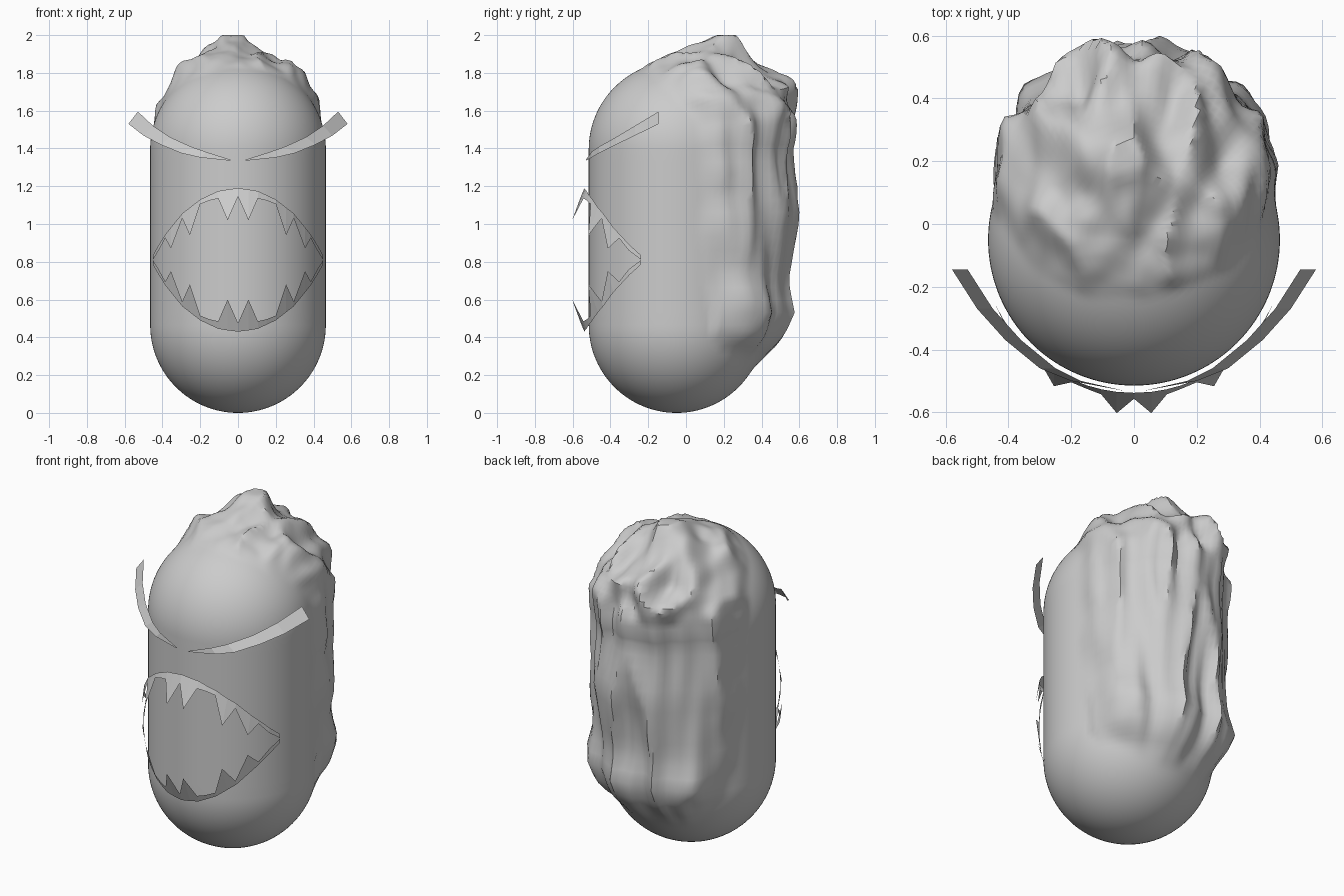
import bpy, bmesh, math
from mathutils import Vector, noise

if "Cube" in bpy.data.objects:
    bpy.data.objects.remove(bpy.data.objects["Cube"])

R, CY, Z1, Z2 = 0.465, -0.05, 0.465, 1.395   # capsule radius, y centre, cap centres


def interp(table, t):
    for (a, va), (b, vb) in zip(table, table[1:]):
        if t <= b:
            return va + (vb - va) * max(0, (t - a) / (b - a))
    return table[-1][1]


def smooth(a, b, t):
    t = min(1, max(0, (t - a) / (b - a)))
    return t * t * (3 - 2 * t)


def finish(name, bm, angle=None):
    me = bpy.data.meshes.new(name)
    bm.to_mesh(me)
    bm.free()
    ob = bpy.data.objects.new(name, me)
    bpy.context.collection.objects.link(ob)
    if angle:
        bpy.context.view_layer.objects.active = ob
        ob.select_set(True)
        bpy.ops.object.shade_smooth_by_angle(angle=math.radians(angle))
        ob.select_set(False)
    return ob


# where the rough crust starts (y by height) and how thick it is (by height)
EDGE = [(0.2, 0.33), (0.35, 0.2), (0.6, 0.1), (1.4, 0.06), (1.6, -0.02), (1.84, -0.27)]
THICK = [(0.2, 0.0), (0.32, 0.03), (0.42, 0.09), (0.52, 0.13), (0.7, 0.1), (1.08, 0.135),
         (1.38, 0.11), (1.52, 0.15), (1.62, 0.17), (1.7, 0.15), (1.78, 0.12), (1.86, 0.05)]


def crust(p, n):
    m = smooth(0, 0.2, p.y - interp(EDGE, p.z) + 0.05 * noise.noise(p * 6))
    if m == 0:
        return p
    # vertical streaks on the back, craggy lumps on the top cap
    zs = p.z * 0.7 if p.z < 1.5 else 1.05 + (p.z - 1.5) * 4
    q = Vector((p.x * 6 + 3, p.y * 4.5, zs))
    bumps = 0.5 - 1.6 * abs(noise.noise(q)) + 0.5 * noise.noise(q * 2.2)
    base = interp(THICK, p.z) * (0.5 + 0.5 * max(0, n.y + 0.25 * n.z) / 0.9)
    d = m * max(0, base + (0.45 * base + 0.03) * bumps)
    # the upper shoulders stay slimmer than the back
    d *= 1 - 0.3 * smooth(0.15, 0.4, abs(p.x)) * smooth(1.5, 1.65, p.z)
    # flared lip low on the right
    d += 0.05 * math.exp(-((p - Vector((0.38, 0.18, 0.52))).length / 0.12) ** 2)
    v = p + Vector((n.x * 0.5, n.y, n.z * 0.85)) * d
    v.x = max(-0.465, min(0.465, v.x))
    v.y = min(v.y, 0.6)
    return v


# body: capsule with the crust sculpted onto its back and top
bm = bmesh.new()
N = 128
rings = []
for i in range(1, 28):
    a = -math.pi / 2 + math.pi / 2 * i / 27
    rings.append((a, Z1))
rings += [(0, Z1 + (Z2 - Z1) * i / 14) for i in range(1, 15)]
rings += [(math.pi / 2 * i / 36, Z2) for i in range(1, 36)]
rows = []
for a, zc in rings:
    row = []
    for j in range(N):
        t = 2 * math.pi * j / N
        n = Vector((math.cos(a) * math.cos(t), math.cos(a) * math.sin(t), math.sin(a)))
        row.append(bm.verts.new(crust(n * R + Vector((0, CY, zc)), n)))
    rows.append(row)
up = Vector((0, 0, 1))
south = bm.verts.new((0, CY, 0))
north = bm.verts.new(crust(Vector((0, CY, Z2 + R)), up))
for j in range(N):
    k = (j + 1) % N
    bm.faces.new((south, rows[0][k], rows[0][j]))
    bm.faces.new((north, rows[-1][j], rows[-1][k]))
    for r0, r1 in zip(rows, rows[1:]):
        bm.faces.new((r0[j], r0[k], r1[k], r1[j]))


# a broad crest on the crown, gentle in front and steep behind
def crest(v):
    dy = v.co.y - 0.24
    dx = (v.co.x + 0.07) / 0.16
    return math.exp(-dx * dx - (dy / (0.22 if dy < 0 else 0.1)) ** 2)


high = max(bm.verts, key=lambda v: v.co.z * (v.co.z > 1.7) + 3 * crest(v) * (v.co.z > 1.7))
lift = 2.0 - high.co.z
for v in bm.verts:
    if v.co.z > 1.7:
        w = crest(v) * smooth(1.7, 1.8, v.co.z)
        v.co.z = min(2.0, v.co.z + lift * w)
high.co.z = 2.0
far = max(v.co.y for v in bm.verts)
for v in bm.verts:       # stretch the back crust to its full depth
    if v.co.y > 0.4:
        v.co.y = 0.4 + (v.co.y - 0.4) * 0.2 / (far - 0.4)
finish("body", bm, 40)


def strip(name, pairs_by_side):
    bm = bmesh.new()
    for pairs in pairs_by_side:
        vs = [(bm.verts.new(a), bm.verts.new(b)) for a, b in pairs]
        for (a, b), (c, d) in zip(vs, vs[1:]):
            f = bm.faces.new((a, b, d, c))
            f.normal_update()
            if f.normal.y > 0:
                f.normal_flip()
    bmesh.ops.remove_doubles(bm, verts=bm.verts, dist=1e-4)
    return finish(name, bm)


# jaws: thin toothed crescents wrapped round the front, teeth leaning outward
GUM = [(0, 1.19), (0.1, 1.177), (0.2, 1.13), (0.3, 1.052), (0.4, 0.925), (0.45, 0.835)]
TEETH = [(0, 1.145), (0.055, 1.02), (0.105, 1.135), (0.15, 1.125), (0.2, 1.105),
         (0.255, 0.94), (0.295, 1.03), (0.355, 0.87), (0.385, 0.925), (0.42, 0.86), (0.45, 0.812)]


def wrap(x, z, side, flip):
    lean = 0.42 * math.sqrt(max(0, 1 - (x / 0.45) ** 2)) * (interp(GUM, x) - z)
    y = CY - math.sqrt(0.488 ** 2 - x * x) - lean
    return (side * x, y, 1.62 - z if flip else z)


for name, flip in (("upper_teeth", False), ("lower_teeth", True)):
    strip(name, [[(wrap(x, interp(GUM, x), s, flip), wrap(x, z, s, flip))
                  for x, z in TEETH] for s in (-1, 1)])

# brows: curved blades sweeping up and out; (y, lower x, lower z, upper x, upper z)
BROW = [(-0.53, 0.04, 1.335, 0.038, 1.34), (-0.5, 0.2, 1.352, 0.17, 1.382),
        (-0.46, 0.3, 1.375, 0.25, 1.41), (-0.37, 0.41, 1.42, 0.36, 1.46),
        (-0.27, 0.5, 1.468, 0.45, 1.52), (-0.145, 0.58, 1.53, 0.53, 1.595)]
for name, s in (("left_brow", -1), ("right_brow", 1)):
    strip(name, [[((s * a, y, b), (s * c, y, d)) for y, a, b, c, d in BROW]])
